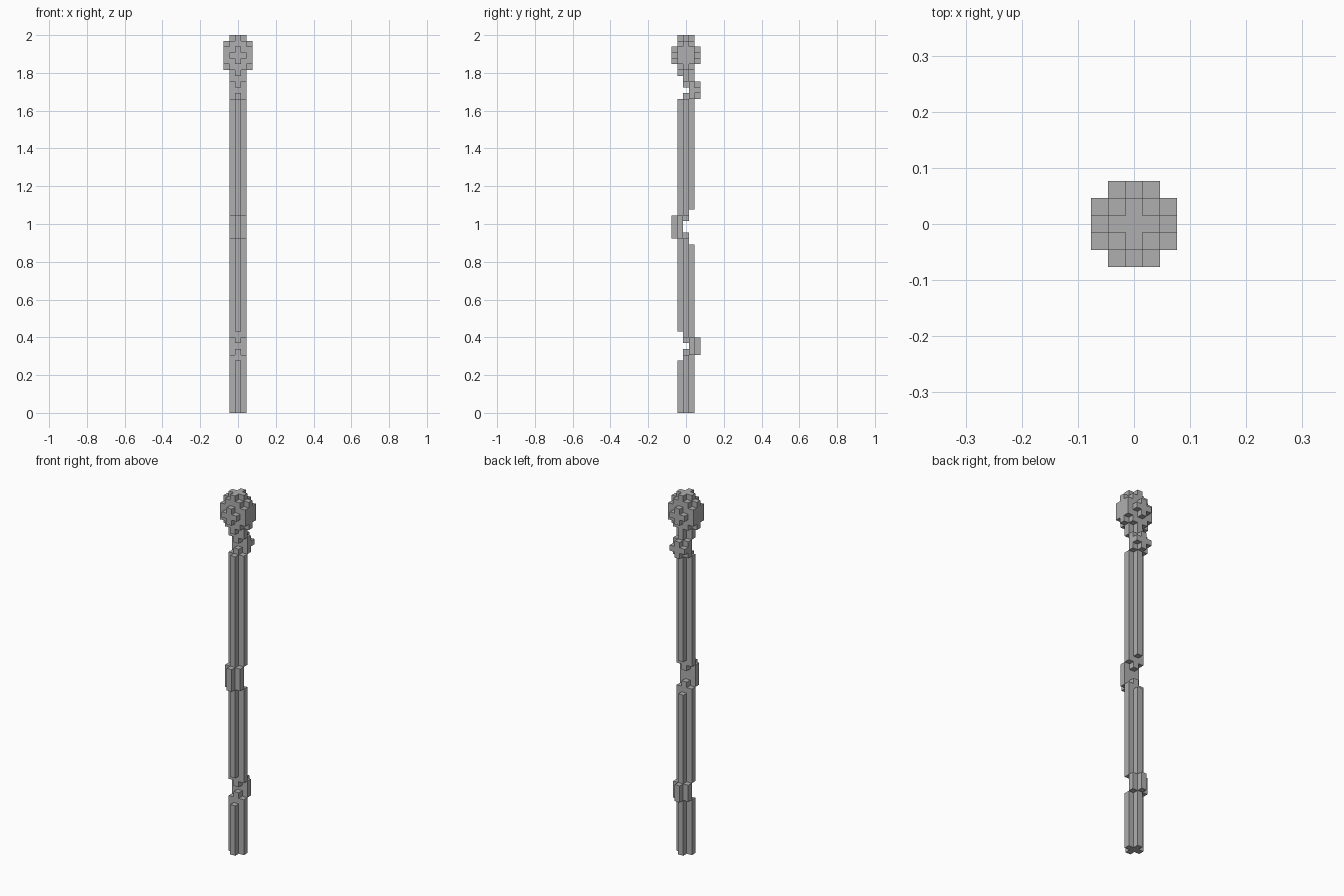
import bpy, bmesh
from mathutils import Vector

cube = bpy.data.objects.get("Cube")
if cube:
    bpy.data.objects.remove(cube)

U = 2 / 65          # edge of one block
PLUS = [(0, 0), (1, 0), (-1, 0), (0, 1), (0, -1)]
SQUARE = [(a, b) for a in (-1, 0, 1) for b in (-1, 0, 1)]

grey = bpy.data.materials.new("stone_grey")
grey.use_nodes = True
grey.diffuse_color = (0.43, 0.43, 0.43, 1)
grey.node_tree.nodes["Principled BSDF"].inputs["Base Color"].default_value = grey.diffuse_color


def column(x, y, z0, z1):
    return {(x, y, z) for z in range(z0, z1)}


def shaft(z0, z1, front=(0, 0), back=(0, 0), tips=(1, 1)):
    """Plus-section shaft; each arm may be trimmed, the core has end tips."""
    cells = column(0, 0, z0 - tips[0], z1 + tips[1])
    for x in (-1, 1):
        cells |= column(x, 0, z0, z1)
    cells |= column(0, -1, z0 + front[0], z1 - front[1])
    cells |= column(0, 1, z0 + back[0], z1 - back[1])
    return cells


def knot(z0, z1, side):
    """Sideways bulge: a three-wide slab with a narrow ridge outside it."""
    cells = column(0, 2 * side, z0, z1)
    for x in (-1, 0, 1):
        cells |= column(x, side, z0, z1)
    return cells


parts = {
    "lower_shaft": shaft(0, 10, front=(0, 1), tips=(0, 1)),
    "lower_knot": knot(10, 13, 1),
    "middle_shaft": shaft(13, 30, front=(1, 0), back=(0, 1)),
    "middle_knot": knot(30, 34, -1),
    "upper_shaft": shaft(34, 54, back=(1, 0)),
}

# Upper knot: square slab with a plus on its back
parts["upper_knot"] = ({(x, 1, 55 + z) for x, z in SQUARE}
                       | {(x, 2, 55 + z) for x, z in PLUS})

# Neck joining the knot to the head
parts["neck"] = (column(0, 0, 56, 59) | {(x, y, 58) for x, y in PLUS}
                 | {(x, y, 57) for x, y in PLUS if y >= 0})

# Rounded head with wider side cheeks
head = {(x, y, 64) for x, y in PLUS}
for x, y in SQUARE:
    head |= column(x, y, 59, 64)
for s in (-2, 2):
    head |= {(x, s, 61 + z) for x, z in PLUS}
    head |= {(s, y, 61 + z) for y, z in SQUARE} | column(s, 0, 59, 64)
parts["head"] = head

solid = set().union(*parts.values())


def build(name, cells):
    """Skin the exposed sides of the blocks and merge flat regions."""
    bm = bmesh.new()
    for cell in sorted(cells):
        for axis in range(3):
            for s in (-1, 1):
                near = list(cell)
                near[axis] += s
                if tuple(near) in solid:
                    continue
                n, a, b = Vector(), Vector(), Vector()
                n[axis], a[(axis + 1) % 3], b[(axis + 2) % 3] = s / 2, 0.5, s / 2
                c = Vector(cell) + Vector((0, 0, 0.5)) + n
                ring = (c - a - b, c + a - b, c + a + b, c - a + b)
                bm.faces.new([bm.verts.new(p * U) for p in ring])
    bmesh.ops.remove_doubles(bm, verts=bm.verts, dist=U / 100)
    bmesh.ops.dissolve_limit(bm, angle_limit=0.01, verts=bm.verts, edges=bm.edges)
    mesh = bpy.data.meshes.new(name)
    bm.to_mesh(mesh)
    bm.free()
    mesh.materials.append(grey)
    bpy.context.collection.objects.link(bpy.data.objects.new(name, mesh))


for name, cells in parts.items():
    build(name, cells)
